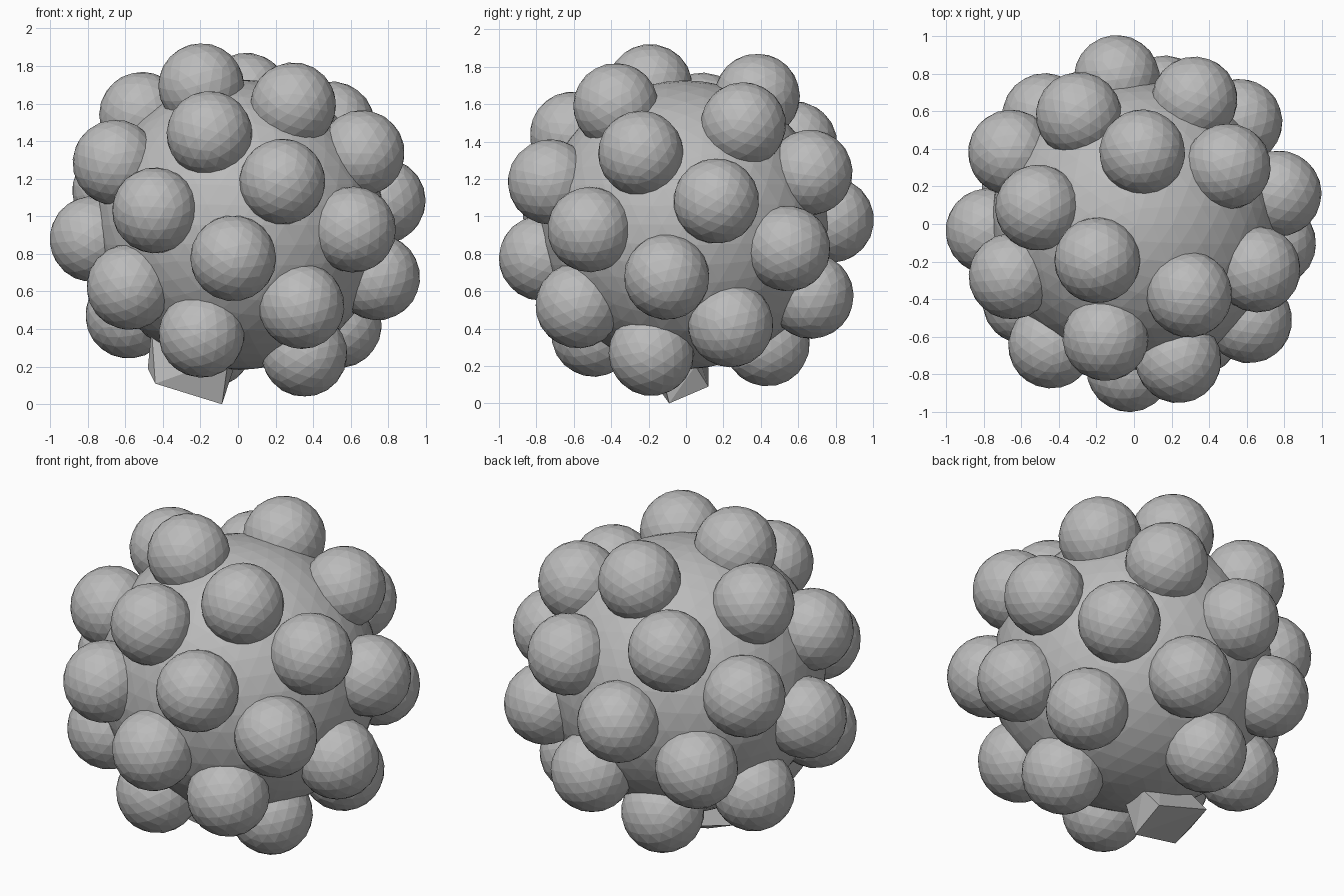
import bpy, bmesh, math
from mathutils import Vector

old = bpy.data.objects.get("Cube")
if old:
    bpy.data.objects.remove(old, do_unlink=True)

CENTRE = Vector((0.01, -0.005, 0.955))
CORE_R, SPREAD_R, BUMP_R = 0.772, 0.788, 0.229
STEPS = 31

# Plain grey material
grey = bpy.data.materials.new("plain_grey")
grey.use_nodes = True
colour = (0.5, 0.5, 0.5, 1)
grey.diffuse_color = colour
grey.node_tree.nodes["Principled BSDF"].inputs["Base Color"].default_value = colour


def ball_mesh(name, radius, detail):
    bm = bmesh.new()
    bmesh.ops.create_icosphere(bm, subdivisions=detail, radius=radius)
    return finish(bm, name)


def finish(bm, name):
    mesh = bpy.data.meshes.new(name)
    bm.to_mesh(mesh)
    bm.free()
    mesh.materials.append(grey)
    return mesh


def place(name, mesh, location=(0, 0, 0)):
    obj = bpy.data.objects.new(name, mesh)
    obj.location = location
    bpy.context.collection.objects.link(obj)
    return obj


# Round core
place("core", ball_mesh("core", CORE_R, 4), CENTRE)

# Faceted bumps spread over the core in a golden-angle spiral
bump = ball_mesh("bump", BUMP_R, 3)
turn = math.pi * (1 + math.sqrt(5))
for i in range(1, STEPS - 1):
    height = 1 - 2 * i / STEPS
    ring = math.sqrt(1 - height * height)
    out = Vector((ring * math.cos(turn * i), ring * math.sin(turn * i), height))
    obj = place(f"bump_{i}", bump, CENTRE + out * SPREAD_R)
    obj.rotation_euler = out.to_track_quat("Z", "Y").to_euler()

# Last bump of the spiral is a broken, angular stump
bm = bmesh.new()
for p in [(-0.44, -0.17, 0.11), (-0.085, -0.09, 0), (-0.08, 0.12, 0.09),
          (-0.42, 0.12, 0.19), (-0.48, -0.08, 0.19), (-0.46, -0.12, 0.4),
          (-0.02, 0.05, 0.2), (-0.05, -0.15, 0.25), (-0.2, 0.0, 0.45)]:
    bm.verts.new(p)
bmesh.ops.convex_hull(bm, input=bm.verts)
bmesh.ops.recalc_face_normals(bm, faces=bm.faces)
place("broken_stump", finish(bm, "broken_stump"))
